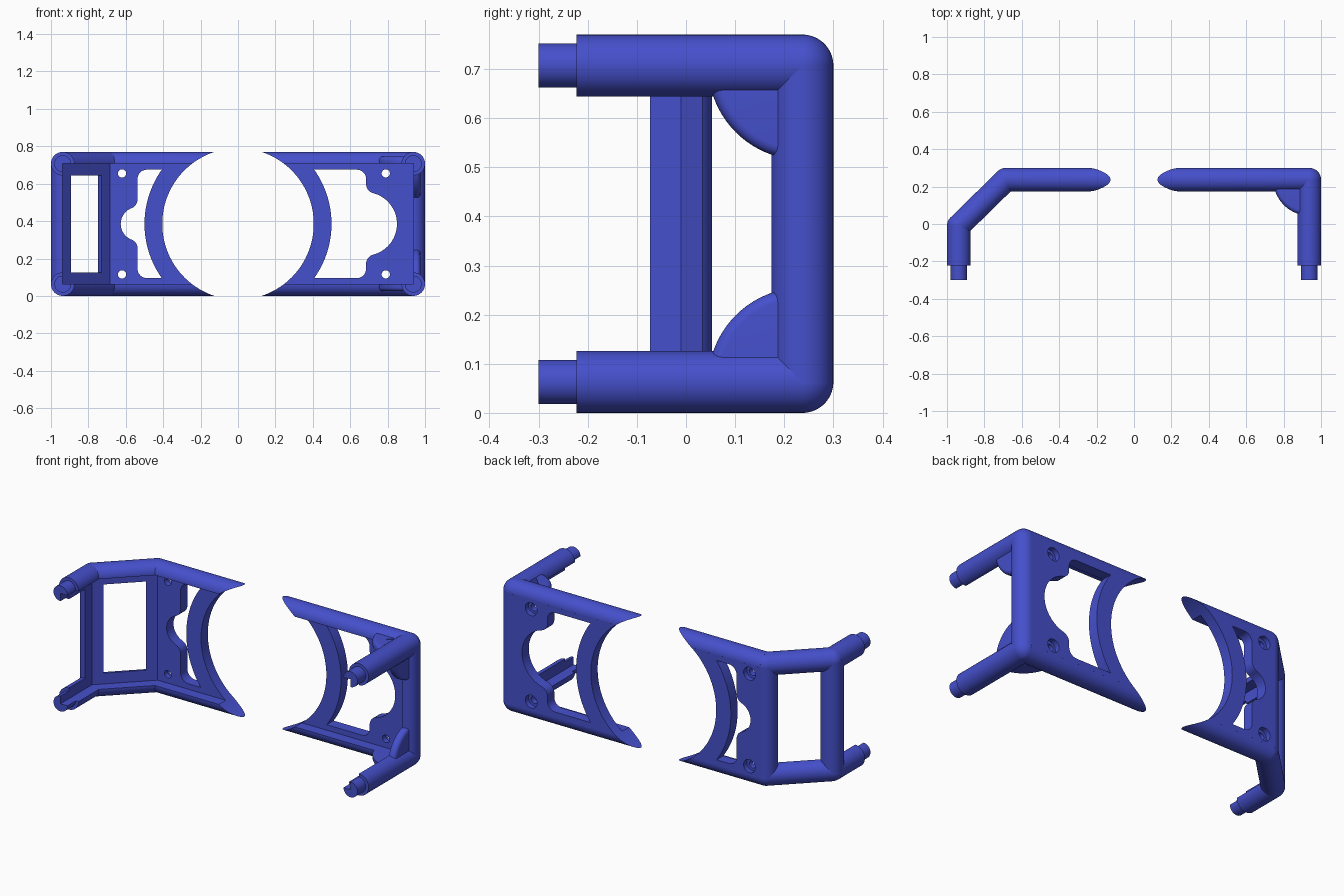
import bpy, bmesh, math
from math import pi, cos, sin, sqrt, atan2, asin
from mathutils import Matrix, Vector

if "Cube" in bpy.data.objects:
    bpy.data.objects.remove(bpy.data.objects["Cube"])

H, R = 0.77, 0.063            # overall height, tube radius
MID, YB = H / 2, 0.237        # mid height, y of the tube axis at the back
SEG = 48
LEVELS = (("lower", R), ("upper", H - R))


def finish(bm, name):
    bmesh.ops.recalc_face_normals(bm, faces=bm.faces)
    me = bpy.data.meshes.new(name)
    bm.to_mesh(me)
    bm.free()
    ob = bpy.data.objects.new(name, me)
    bpy.context.collection.objects.link(ob)
    return ob


def tube(name, a, b, r, over=0.003):
    a, b = Vector(a), Vector(b)
    d = b - a
    m = (Matrix.Translation((a + b) / 2) @ d.to_track_quat('Z', 'Y').to_matrix().to_4x4()
         @ Matrix.Rotation(pi / SEG, 4, 'Z'))
    bm = bmesh.new()
    bmesh.ops.create_cone(bm, cap_ends=True, segments=SEG, radius1=r, radius2=r,
                          depth=d.length + 2 * over, matrix=m)
    return finish(bm, name)


def ball(name, p, r):
    m = Matrix.Translation(p) @ Matrix.Rotation(0.031, 4, 'X') @ Matrix.Rotation(0.047, 4, 'Y')
    bm = bmesh.new()
    bmesh.ops.create_uvsphere(bm, u_segments=SEG, v_segments=24, radius=r, matrix=m)
    return finish(bm, name)


def prism(name, base, offset):
    bm = bmesh.new()
    f = bm.faces.new([bm.verts.new(p) for p in base])
    top = bmesh.ops.extrude_face_region(bm, geom=[f])["geom"]
    bmesh.ops.translate(bm, vec=offset, verts=[v for v in top if isinstance(v, bmesh.types.BMVert)])
    return finish(bm, name)


def arc(cx, cz, r, a0, a1, n):
    return [(cx + r * cos(a0 + (a1 - a0) * i / n), cz + r * sin(a0 + (a1 - a0) * i / n))
            for i in range(n + 1)]


def window(side, edge, bulge_x, bulge_r):
    # opening between the ring and the outer plate, with a round bulge at mid height
    f, c, top, ring = 0.05, 0.05, 0.29, 0.5
    zc = sqrt((bulge_r + f) ** 2 - (edge + f - bulge_x) ** 2)
    a = atan2(zc, edge + f - bulge_x)
    half = arc(bulge_x, 0, bulge_r, 0, a, 14)
    half += arc(edge + f, zc, f, a + pi, pi, 8)[1:]
    half += arc(edge - c, top - c, c, 0, pi / 2, 8)
    half += arc(0, 0, ring, asin(top / ring), 0, 20)
    loop = half + [(x, -z) for x, z in half[-2:0:-1]]
    return prism("window_cutter", [(side * x, 0.1, MID + z) for x, z in loop], (0, 0.3, 0))


def cut(ob, cutters):
    for c in cutters:
        m = ob.modifiers.new("cut", 'BOOLEAN')
        m.operation, m.solver, m.object = 'DIFFERENCE', 'EXACT', c
    bpy.context.view_layer.update()
    dg = bpy.context.evaluated_depsgraph_get()
    me = bpy.data.meshes.new_from_object(ob.evaluated_get(dg))
    ob.modifiers.clear()
    ob.data = me


def bracket(label, side, path, win, hole_x):
    # cutters: inner hollow, big round opening, window, counterbored screw holes
    far = -side * 0.3
    poly = [(path[0][0], -0.5)] + path[1:-1] + [(far, YB), (far, -0.5)]
    hollow = prism("hollow_cutter", [(x, y, R) for x, y in poly], (0, 0, H - 2 * R))
    opening = [tube("opening_cutter", (0, 0, MID), (0, 0.5, MID), 0.405), window(side, *win)]
    # finer round opening
    bpy.data.objects.remove(opening[0])
    opening[0] = prism("opening_cutter", [(x, 0, MID + z) for x, z in
                                          arc(0, 0, 0.405, 0.01, 0.01 + 2 * pi, 128)[:-1]], (0, 0.5, 0))
    for z in (0.115, 0.655):
        opening.append(tube("hole_cutter", (hole_x, 0.1, z), (hole_x, 0.4, z), 0.022))
        opening.append(tube("counterbore_cutter", (hole_x, 0.273, z), (hole_x, 0.4, z), 0.038))

    # bent rails, legs and end pegs
    parts = []
    for level, z in LEVELS:
        tag = f"{label}_{level}"
        for i, (p, q) in enumerate(zip(path, path[1:])):
            kind = "leg" if i == 0 else "rail" if i == len(path) - 2 else "slope"
            parts.append(tube(f"{tag}_{kind}", (*p, z), (*q, z), R))
        for p in path[1:-1]:
            parts.append(ball(f"{tag}_bend", (*p, z), R))
        x = path[0][0]
        parts.append(tube(f"{tag}_peg", (x, -0.3, z), (x, -0.2, z), 0.045, 0))
    # upright posts at the bends
    for p in path[1:-1]:
        parts.append(tube(f"{label}_post", (*p, R), (*p, H - R), R))
    for ob in parts:
        cut(ob, [hollow] + opening)

    # flat back plate with ring
    x0, x1 = path[-2][0], path[-1][0]
    plate = prism(f"{label}_plate", [(x0, YB, R), (x1, YB, R), (x1, YB, H - R), (x0, YB, H - R)],
                  (0, R, 0))
    cut(plate, opening)
    for c in [hollow] + opening:
        bpy.data.objects.remove(c)


def gusset(name, upright, top):
    # quarter disc with a rounded outer rim
    r, t, b = 0.192, 0.038, 0.022
    prof = [(0, 0), (r, 0)] + arc(r - b, t - b, b, 0, pi / 2, 6) + [(0, t)]
    bm = bmesh.new()
    vs = [bm.verts.new((-x, 0, z)) for x, z in prof]
    es = [bm.edges.new(e) for e in zip(vs, vs[1:])]
    bmesh.ops.spin(bm, geom=vs + es, cent=(0, 0, 0), axis=(0, 0, 1), angle=pi / 2, steps=20)
    bmesh.ops.remove_doubles(bm, verts=bm.verts, dist=1e-5)
    bmesh.ops.holes_fill(bm, edges=bm.edges, sides=0)
    for v in bm.verts:
        x, y, z = v.co
        p = Vector((z, y, x)) if upright else Vector((x, y, z))
        p += Vector((0.937, YB, H - R))
        if not top:
            p.z = H - p.z
        v.co = p
    finish(bm, name)


bracket("left", -1, [(-0.937, -0.22), (-0.937, -0.01), (-0.685, YB), (-0.05, YB)],
        (0.537, 0.537, 0.09), -0.62)
bracket("right", 1, [(0.937, -0.22), (0.937, YB), (0.05, YB)],
        (0.685, 0.68, 0.17), 0.79)

# corner gussets on the square-cornered side
for level, z in LEVELS:
    gusset(f"{level}_flat_gusset", False, level == "upper")
    gusset(f"{level}_upright_gusset", True, level == "upper")

# colour and shading
mat = bpy.data.materials.new("blue")
mat.diffuse_color = (0.06, 0.08, 0.6, 1)
mat.use_nodes = True
mat.node_tree.nodes["Principled BSDF"].inputs["Base Color"].default_value = mat.diffuse_color
bpy.ops.object.select_all(action='DESELECT')
for ob in bpy.context.collection.objects:
    ob.data.materials.clear()
    ob.data.materials.append(mat)
    ob.select_set(True)
    bpy.context.view_layer.objects.active = ob
bpy.ops.object.shade_smooth_by_angle(angle=math.radians(30))
